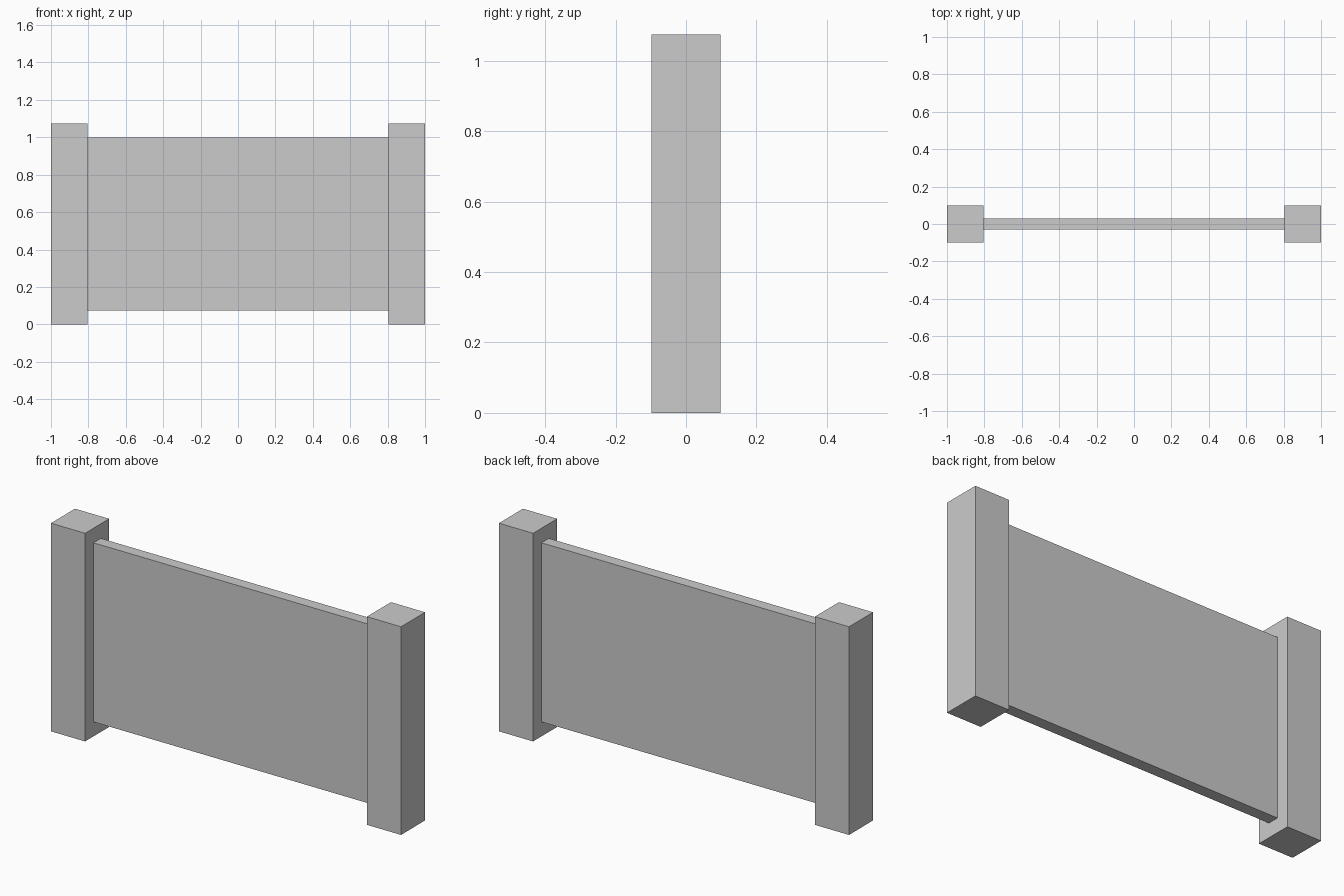
import bpy

if "Cube" in bpy.data.objects:
    bpy.data.objects.remove(bpy.data.objects["Cube"])


def box(name, x, y, z):
    """Add a box spanning the given (min, max) ranges."""
    spans = (x, y, z)
    bpy.ops.mesh.primitive_cube_add(size=1, location=[(a + b) / 2 for a, b in spans])
    obj = bpy.context.object
    obj.name = name
    obj.scale = [b - a for a, b in spans]
    bpy.ops.object.transform_apply(location=False, rotation=False, scale=True)
    return obj


INNER = 0.805   # inner face of the posts
HALF = 0.098    # half depth of the posts

# Square end posts
for side, x in (("left", (-1, -INNER)), ("right", (INNER, 1))):
    box(side + "_post", x, (-HALF, HALF), (0, 1.075))

# Thin panel raised off the ground between the posts
box("fence_panel", (-INNER, INNER), (-0.03, 0.03), (0.075, 1.0))
